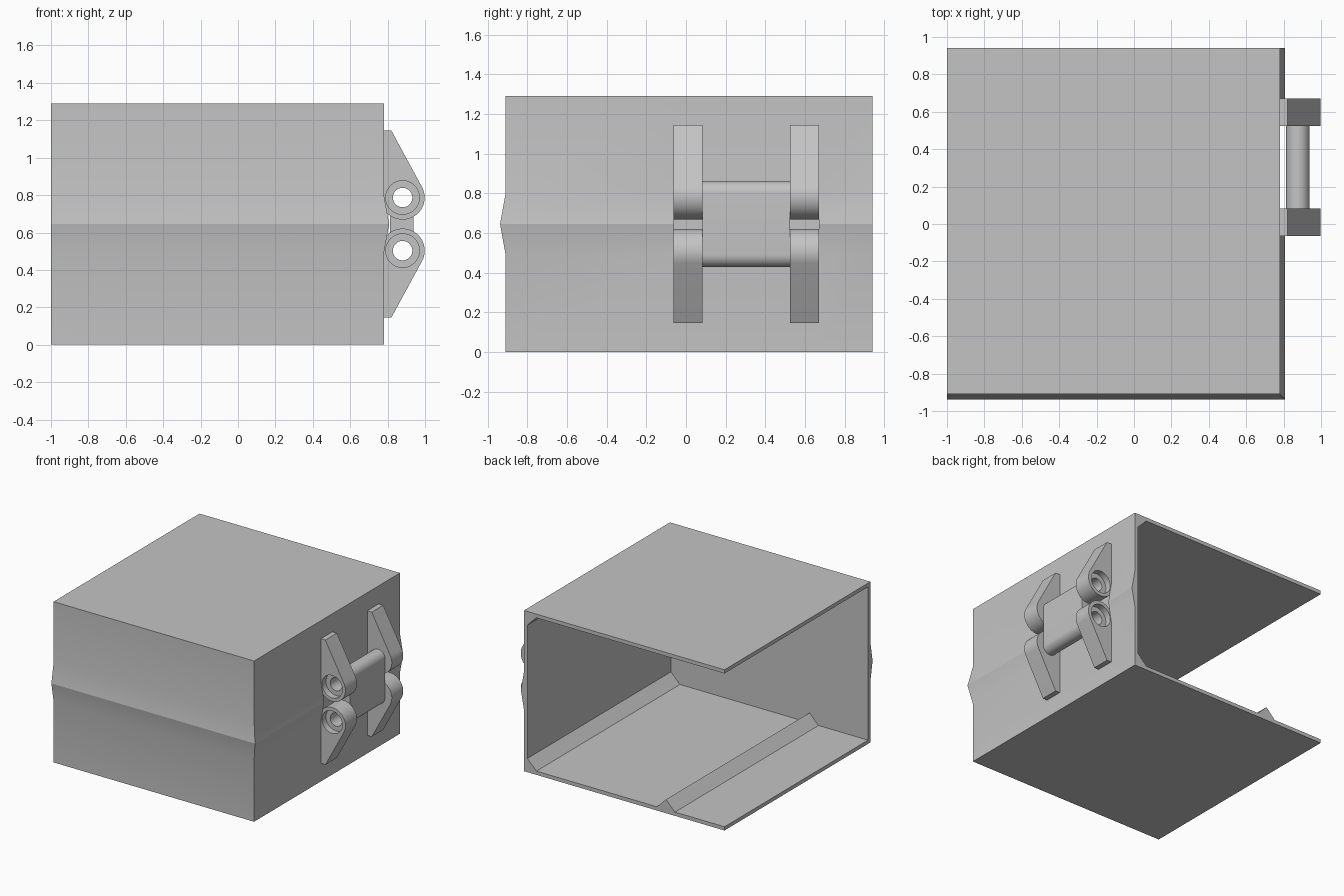
import bpy, bmesh, math

if "Cube" in bpy.data.objects:
    bpy.data.objects.remove(bpy.data.objects["Cube"], do_unlink=True)

grey = bpy.data.materials.new("plain grey")
grey.use_nodes = True
grey.diffuse_color = (0.55, 0.55, 0.55, 1)
grey.node_tree.nodes["Principled BSDF"].inputs["Base Color"].default_value = (0.55, 0.55, 0.55, 1)

MID = 0.645          # height of the ridge and hinge centre line
PIN_X, PIN_Z = 0.88, 0.787


def make_object(name, bm):
    bmesh.ops.recalc_face_normals(bm, faces=bm.faces)
    me = bpy.data.meshes.new(name)
    bm.to_mesh(me)
    bm.free()
    me.materials.append(grey)
    ob = bpy.data.objects.new(name, me)
    bpy.context.collection.objects.link(ob)
    return ob


def prism(name, profile, y0, y1):
    """Extrude an (x, z) profile from y0 to y1."""
    bm = bmesh.new()
    face = bm.faces.new([bm.verts.new((x, y0, z)) for x, z in profile])
    ext = bmesh.ops.extrude_face_region(bm, geom=[face])
    verts = [g for g in ext["geom"] if isinstance(g, bmesh.types.BMVert)]
    bmesh.ops.translate(bm, verts=verts, vec=(0, y1 - y0, 0))
    return make_object(name, bm)


def arc(cx, cz, r, a0, a1, n):
    steps = [math.radians(a0 + (a1 - a0) * i / n) for i in range(n + 1)]
    return [(cx + r * math.cos(a), cz + r * math.sin(a)) for a in steps]


def activate(ob):
    bpy.ops.object.select_all(action="DESELECT")
    ob.select_set(True)
    bpy.context.view_layer.objects.active = ob


def cut(ob, cutter):
    """Subtract the cutter and remove it."""
    cutter.hide_render = True
    mod = ob.modifiers.new("cut", "BOOLEAN")
    mod.operation = "DIFFERENCE"
    mod.solver = "EXACT"
    mod.object = cutter
    activate(ob)
    bpy.ops.object.modifier_apply(modifier=mod.name)
    bpy.data.objects.remove(cutter, do_unlink=True)


def drill(ob, z, r, y0, y1):
    cut(ob, prism("drill", arc(PIN_X, z, r, 0, 352.5, 47), y0, y1))


def smooth(ob, degrees):
    activate(ob)
    bpy.ops.object.shade_smooth_by_angle(angle=math.radians(degrees))


# Box: a ridged wall swept around the corner, closed to a solid
W, F, B, R, TOP = -1.0, -0.91, 0.94, 0.78, 1.29
RIDGE = 0.028
heights = [(0, 0), (0, 0.49), (1, MID), (0, 0.80), (0, TOP)]
# station: x, y, outward x, outward y (the ridge stops behind the hinge)
stations = [(W, F, 0, -1), (R, F, 1, -1), (R, -0.06, 1, 0), (R, -0.06, 0, 0),
            (R, 0.67, 0, 0), (R, 0.67, 1, 0), (R, B, 1, 0)]
bm = bmesh.new()
rings = [[bm.verts.new((x + ox * d * RIDGE, y + oy * d * RIDGE, z)) for d, z in heights]
         for x, y, ox, oy in stations]
corner = [bm.verts.new((W, B, z)) for z in (0, TOP)]
for a, b in zip(rings, rings[1:]):
    for i in range(4):
        bm.faces.new((a[i], b[i], b[i + 1], a[i + 1]))
for ring in (rings[0], rings[-1]):
    bm.faces.new(ring + [corner[1], corner[0]])
bm.faces.new([r[0] for r in rings] + [corner[0]])
bm.faces.new([r[4] for r in rings] + [corner[1]])
bmesh.ops.remove_doubles(bm, verts=bm.verts, dist=1e-5)
box = make_object("box_shell", bm)

# Hollow, leaving corner fillets and a floor rib
cavity = [(-1.2, 0.03), (-0.56, 0.03), (-0.48, 0.11), (-0.40, 0.03), (0.67, 0.03),
          (0.75, 0.11), (0.75, TOP - 0.11), (0.67, TOP - 0.03), (-1.2, TOP - 0.03)]
cut(box, prism("cavity", cavity, F + 0.03, 1.2))
smooth(box, 18)

# Hinge brackets: upper and lower pair at each end of the link
RB = 0.118
upper = [(R, PIN_Z + 0.06), (R, 1.145), (0.82, 1.145)] + arc(PIN_X, PIN_Z, RB, 28, -148, 32)
lower = [(x, 2 * MID - z) for x, z in upper]
for end, y0, y1, outer in (("front", -0.063, 0.083, -0.063), ("back", 0.525, 0.67, 0.67)):
    for level, shape, z in (("upper", upper, PIN_Z), ("lower", lower, 2 * MID - PIN_Z)):
        bracket = prism(f"{end}_{level}_bracket", shape, y0, y1)
        drill(bracket, z, 0.052, y0 - 0.1, y1 + 0.1)
        drill(bracket, z, 0.09, outer - 0.05, outer + 0.05)
        smooth(bracket, 25)

# Link joining the two pin lines
RL = 0.0625
link = prism("hinge_link", arc(0.876, 0.80, RL, 0, 180, 24)
             + arc(0.876, 2 * MID - 0.80, RL, 180, 360, 24), 0.083, 0.525)
for z in (PIN_Z, 2 * MID - PIN_Z):
    drill(link, z, 0.052, 0.0, 0.6)
smooth(link, 25)
